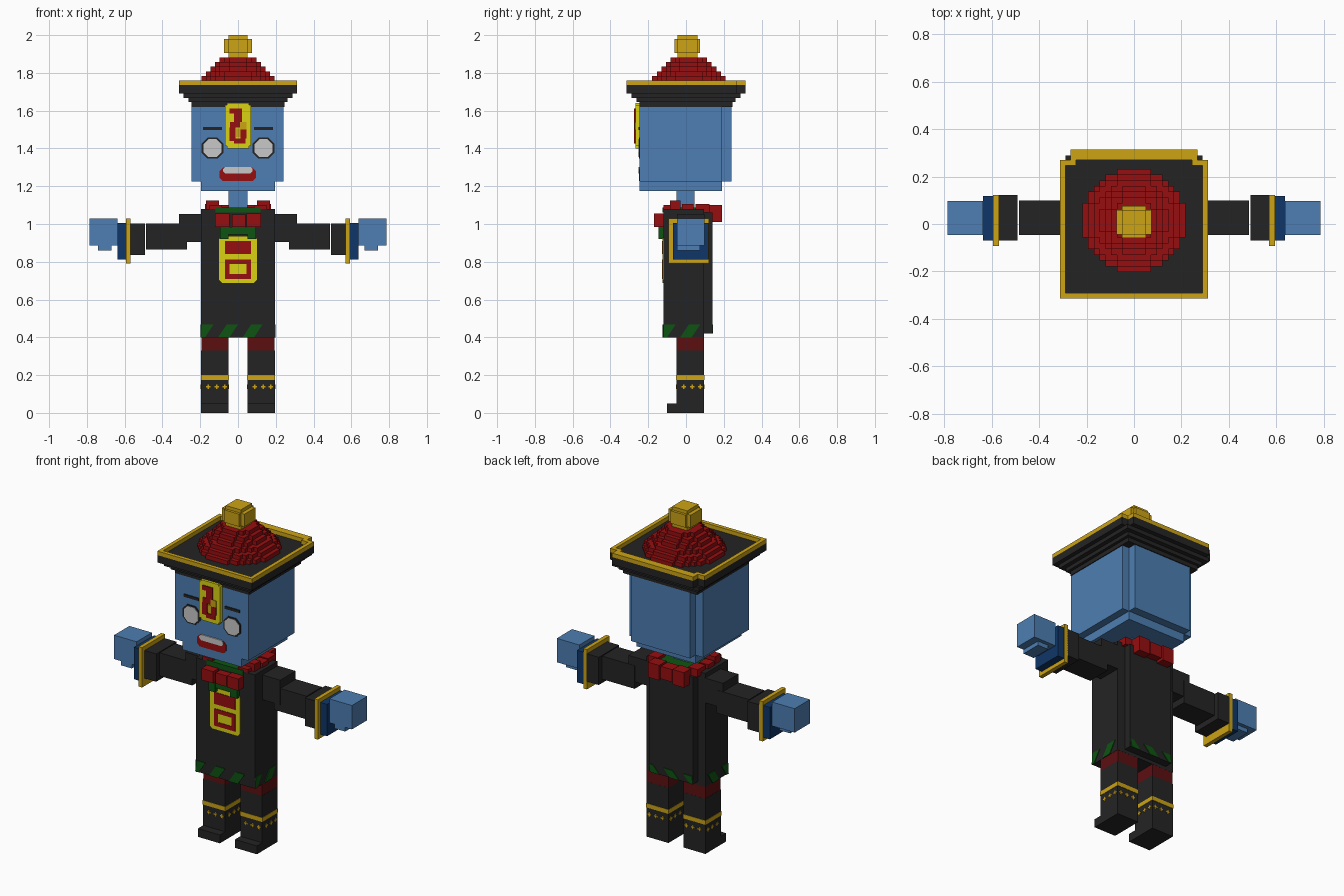
import bpy, bmesh, math

if "Cube" in bpy.data.objects:
    bpy.data.objects.remove(bpy.data.objects["Cube"])


def material(name, rgb):
    m = bpy.data.materials.new(name)
    lin = [((c / 255 + 0.055) / 1.055) ** 2.4 if c > 10 else c / 255 / 12.92 for c in rgb]
    m.diffuse_color = (*lin, 1)
    m.use_nodes = True
    m.node_tree.nodes["Principled BSDF"].inputs["Base Color"].default_value = m.diffuse_color
    return m


BLACK = material("charcoal cloth", (36, 36, 36))
GOLD = material("gold trim", (204, 163, 20))
RED = material("bright red", (150, 14, 16))
MAROON = material("dark red", (92, 15, 17))
SKIN = material("blue skin", (77, 126, 178))
NAVY = material("navy cuff", (16, 54, 104))
YELLOW = material("paper yellow", (218, 210, 18))
GREEN = material("dark green", (14, 84, 18))
WHITE = material("pale grey", (200, 200, 200))


def finish(name, mat, bm):
    bmesh.ops.recalc_face_normals(bm, faces=bm.faces)
    me = bpy.data.meshes.new(name)
    bm.to_mesh(me)
    bm.free()
    me.materials.append(mat)
    ob = bpy.data.objects.new(name, me)
    bpy.context.collection.objects.link(ob)
    return ob


def add_box(bm, x0, x1, y0, y1, z0, z1):
    v = [bm.verts.new((x, y, z)) for x in (x0, x1) for y in (y0, y1) for z in (z0, z1)]
    for f in ((0, 1, 3, 2), (4, 6, 7, 5), (0, 4, 5, 1), (2, 3, 7, 6), (0, 2, 6, 4), (1, 5, 7, 3)):
        bm.faces.new([v[i] for i in f])


def boxes(name, mat, *dims):
    bm = bmesh.new()
    for d in dims:
        add_box(bm, *d)
    return finish(name, mat, bm)


def plates(name, mat, shapes, side, at, t=0.006):
    """Thin prisms on a wall: side is front, back, left or right; points are (across, z)."""
    out = -1 if side in ("front", "left") else 1
    bm = bmesh.new()
    for pts in shapes:
        rings = []
        for d in (at, at + out * t):
            rings.append([bm.verts.new((u, d, z) if side in ("front", "back") else (d, u, z))
                          for u, z in pts])
        a, b = rings
        bm.faces.new(a)
        bm.faces.new(b)
        for i in range(len(a)):
            j = (i + 1) % len(a)
            bm.faces.new((a[i], a[j], b[j], b[i]))
    return finish(name, mat, bm)


def rect(u0, u1, z0, z1, c=0.0):
    """Rectangle, with corners cut by c."""
    if not c:
        return [(u0, z0), (u1, z0), (u1, z1), (u0, z1)]
    return [(u0 + c, z0), (u1 - c, z0), (u1, z0 + c), (u1, z1 - c),
            (u1 - c, z1), (u0 + c, z1), (u0, z1 - c), (u0, z0 + c)]


# Head and neck
boxes("head", SKIN, (-.245, .24, -.245, .19, 1.225, 1.62), (-.195, .195, .19, .24, 1.225, 1.62),
      (-.195, .195, -.245, .19, 1.175, 1.225))
boxes("neck", SKIN, (-.05, .05, -.05, .045, 1.07, 1.175))

# Face
F = -.245
for s, tag in ((-1, "left"), (1, "right")):
    c = s * .135
    plates(tag + "_eye_outline", BLACK, [rect(c - .057, c + .057, 1.347, 1.457, .03)], "front", F, .004)
    plates(tag + "_eye", WHITE, [rect(c - .047, c + .047, 1.355, 1.449, .025)], "front", F, .007)
    plates(tag + "_eyebrow", BLACK, [rect(c - .05, c + .05, 1.497, 1.513)], "front", F)
plates("lips", RED, [rect(-.098, .095, 1.227, 1.298, .018)], "front", F, .004)
plates("teeth", WHITE, [rect(-.08, .078, 1.268, 1.302, .012)], "front", F, .007)

# Paper charm on the forehead
boxes("forehead_charm", YELLOW, (-.07, .07, -.268, -.245, 1.412, 1.63),
      (-.058, .058, -.268, -.245, 1.4, 1.64))
plates("forehead_glyph", RED, [rect(-.045, .022, 1.585, 1.612), rect(-.02, .022, 1.54, 1.585),
                               rect(-.042, .01, 1.51, 1.54), rect(-.045, -.012, 1.44, 1.51),
                               rect(-.02, .04, 1.425, 1.452), rect(.012, .045, 1.452, 1.5)],
       "front", -.268)
plates("forehead_glyph_accent", GOLD, [rect(.01, .045, 1.5, 1.54), rect(-.01, .012, 1.46, 1.505)],
       "front", -.268, .005)

# Hat brim in widening tiers
tiers = ((.245, 1.62, 1.645), (.262, 1.645, 1.668), (.288, 1.668, 1.692))
boxes("hat_brim", BLACK, *[(-h, h, -h, h, a, b) for h, a, b in tiers],
      (-.313, .313, -.315, .27, 1.692, 1.736), (-.268, .268, .27, .315, 1.692, 1.736))
W = .023
boxes("brim_trim", GOLD, *[(*d, 1.736, 1.76) for d in (
    (-.313, .313, -.315, -.315 + W), (-.313, -.313 + W, -.315 + W, .27), (.313 - W, .313, -.315 + W, .27),
    (-.268, .268, .27, .315), (-.29, -.245, .247, .27), (.245, .29, .247, .27))])

# Stepped round crown, each layer cut into rows
V = .0242
bm = bmesh.new()
for k in range(6):
    r = .218 - k * V
    n = round(2 * r / V)
    for j in range(n):
        mid = -r + (j + .5) * 2 * r / n
        half = max(2, round(math.sqrt(r * r - mid * mid) / V)) * V
        half = min(half, r)
        y = mid + .015
        add_box(bm, -half, half, y - r / n, y + r / n, 1.736 + k * V, 1.736 + (k + 1) * V)
finish("hat_crown", RED, bm)
boxes("hat_knob", GOLD, (-.05, .05, -.045, .06, 1.88, 2), (-.073, .073, -.045, .06, 1.905, 1.98),
      (-.05, .05, -.06, .075, 1.905, 1.98))

# Robe
boxes("robe", BLACK, (-.195, .195, -.12, .095, .4, 1.08), (-.145, .145, .095, .14, .42, 1.06))


def stripes(lo, hi, z0, z1, start):
    """Slanted hem stripes clipped to the wall."""
    res, u = [], start
    while u < hi:
        pts = [(u, z0), (u + .06, z0), (u + .105, z1), (u + .045, z1)]
        pts = [(min(max(a, lo), hi), b) for a, b in pts]
        if pts[2][0] - pts[3][0] > .005 and pts[1][0] - pts[0][0] > .005:
            res.append(pts)
        u += .13
    return res


for side, at, lo, hi, z0 in (("front", -.12, -.195, .195, .4), ("back", .14, -.145, .145, .42),
                             ("left", -.195, -.12, .095, .4), ("right", .195, -.12, .095, .4)):
    plates("hem_stripes_" + side, GREEN, stripes(lo, hi, z0, .468, lo - .04), side, at, .004)

# Chest charm
plates("chest_charm", YELLOW, [rect(-.1, .1, .688, .935, .015)], "front", -.12, .004)
plates("chest_glyph", RED, [rect(-.07, .07, .84, .91), rect(-.07, .07, .71, .735),
                            rect(-.07, .07, .787, .812), rect(-.07, -.045, .735, .787),
                            rect(.045, .07, .735, .787)], "front", -.12, .007)

# Collar of beads with green lining
boxes("collar_lining", GREEN, (-.12, .12, -.125, .12, 1.06, 1.088))
boxes("collar_leaves", GREEN, (-.095, -.05, -.145, -.12, .92, .985), (.05, .095, -.145, -.12, .92, .985),
      (-.05, .05, -.14, -.12, .945, .985))
for s, tag in ((-1, "left"), (1, "right")):
    def side_box(a, b, *rest):
        return (*sorted((s * a, s * b)), *rest)
    boxes(tag + "_beads", RED,
          side_box(.1, .17, -.085, -.03, 1.075, 1.124), side_box(.085, .15, -.12, -.085, 1.07, 1.1),
          side_box(.115, .175, -.02, .04, 1.06, 1.105), side_box(.1, .165, .05, .125, 1.06, 1.105),
          side_box(.045, .122, -.17, -.12, .985, 1.055), side_box(.045, .12, .12, .19, 1.01, 1.1))

    # Arm
    boxes(tag + "_shoulder", BLACK, side_box(.19, .313, -.048, .097, .905, 1.053))
    boxes(tag + "_upper_arm", BLACK, side_box(.27, .486, -.047, .099, .865, 1.003))
    boxes(tag + "_sleeve", BLACK, side_box(.492, .572, -.07, .122, .837, 1.003))
    boxes(tag + "_cuff_band", GOLD, side_box(.57, .594, -.093, .122, .79, 1.028))
    boxes(tag + "_cuff", NAVY, side_box(.594, .638, -.07, .118, .813, 1.004))
    boxes(tag + "_hand", SKIN, side_box(.638, .787, -.047, .097, .885, 1.028),
          side_box(.67, .742, -.047, .075, .86, .885))

    # Leg
    boxes(tag + "_leg", BLACK, side_box(.05, .195, -.05, .095, .2, .33))
    boxes(tag + "_thigh_band", MAROON, side_box(.05, .194, -.05, .0945, .33, .41))
    boxes(tag + "_boot", BLACK, side_box(.05, .195, -.05, .095, 0, .175),
          side_box(.05, .195, -.1, -.05, 0, .05))
    boxes(tag + "_boot_trim", GOLD, side_box(.048, .197, -.052, .097, .175, .2))
    inner, outer = ("right", "left") if s < 0 else ("left", "right")
    for side, at, mid in (("front", -.05, s * .1225), ("back", .095, s * .1225),
                          (inner, s * .05, .0225), (outer, s * .195, .0225)):
        marks = []
        for o in (-.035, .01, .052):
            u = mid + o
            marks += [rect(u - .012, u + .012, .135, .143), rect(u - .004, u + .004, .127, .151)]
        plates(tag + "_boot_marks_" + side, GOLD, marks, side, at, .003)
boxes("middle_beads", RED, (-.033, .04, -.165, -.12, .985, 1.05), (-.038, .038, .12, .185, 1.02, 1.095))
